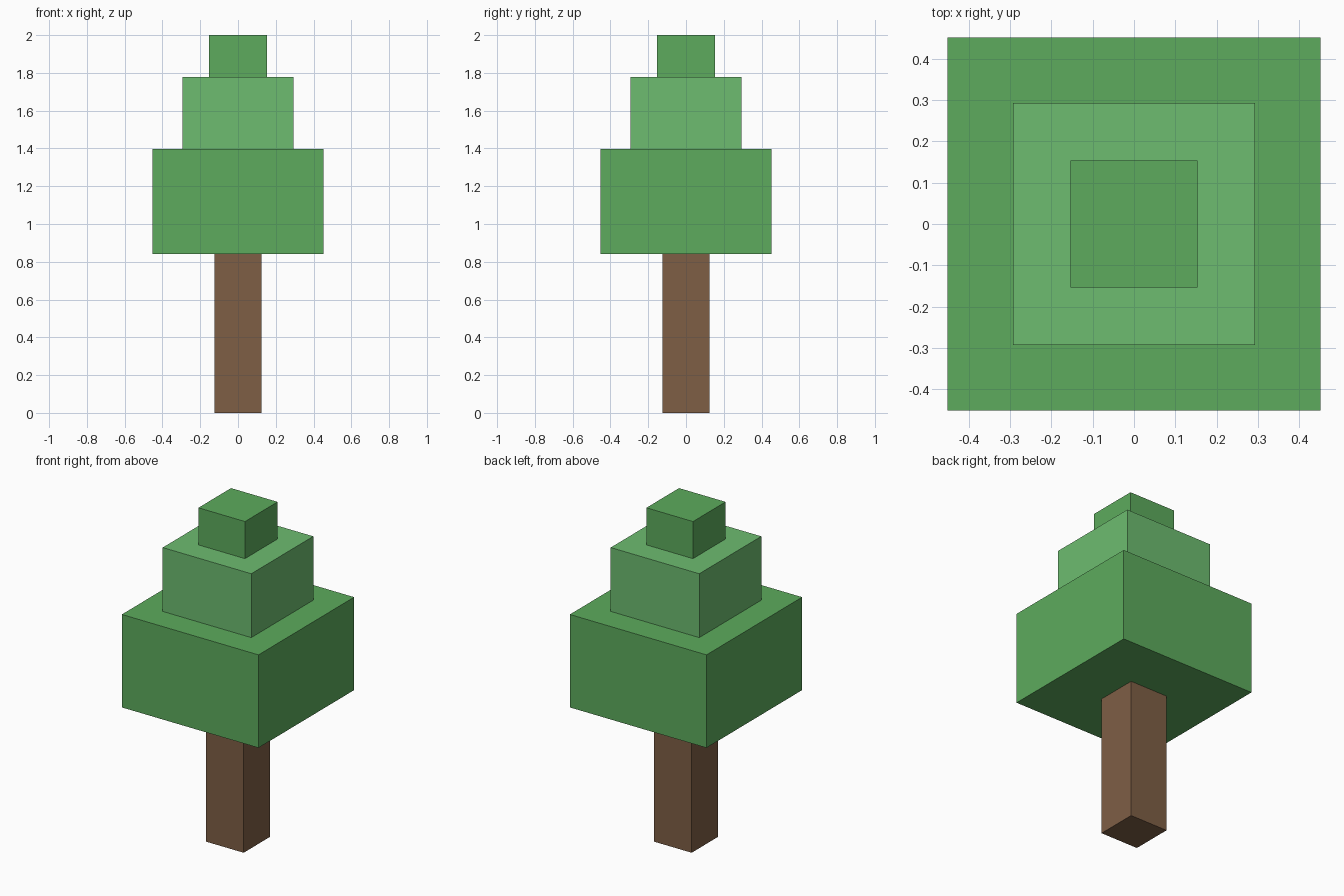
import bpy

if "Cube" in bpy.data.objects:
    bpy.data.objects.remove(bpy.data.objects["Cube"])


def material(name, rgb):
    mat = bpy.data.materials.new(name)
    mat.diffuse_color = (*rgb, 1.0)
    mat.use_nodes = True
    mat.node_tree.nodes["Principled BSDF"].inputs["Base Color"].default_value = mat.diffuse_color
    return mat


def block(name, half, z0, z1, mat):
    """Square box centred on the z axis, from z0 up to z1."""
    bpy.ops.mesh.primitive_cube_add(size=1, location=(0, 0, (z0 + z1) / 2))
    ob = bpy.context.object
    ob.name = name
    ob.scale = (2 * half, 2 * half, z1 - z0)
    bpy.ops.object.transform_apply(location=False, rotation=False, scale=True)
    ob.data.materials.append(mat)


bark = material("bark", (0.209, 0.114, 0.06))
leaf = material("leaf", (0.109, 0.407, 0.109))
leaf_light = material("leaf_light", (0.153, 0.503, 0.162))

# Trunk, then foliage tiers stacked from bottom to top
block("trunk", 0.125, 0.0, 0.84, bark)
block("lower_foliage", 0.452, 0.84, 1.396, leaf)
block("middle_foliage", 0.293, 1.396, 1.778, leaf_light)
block("top_foliage", 0.154, 1.778, 2.0, leaf)
